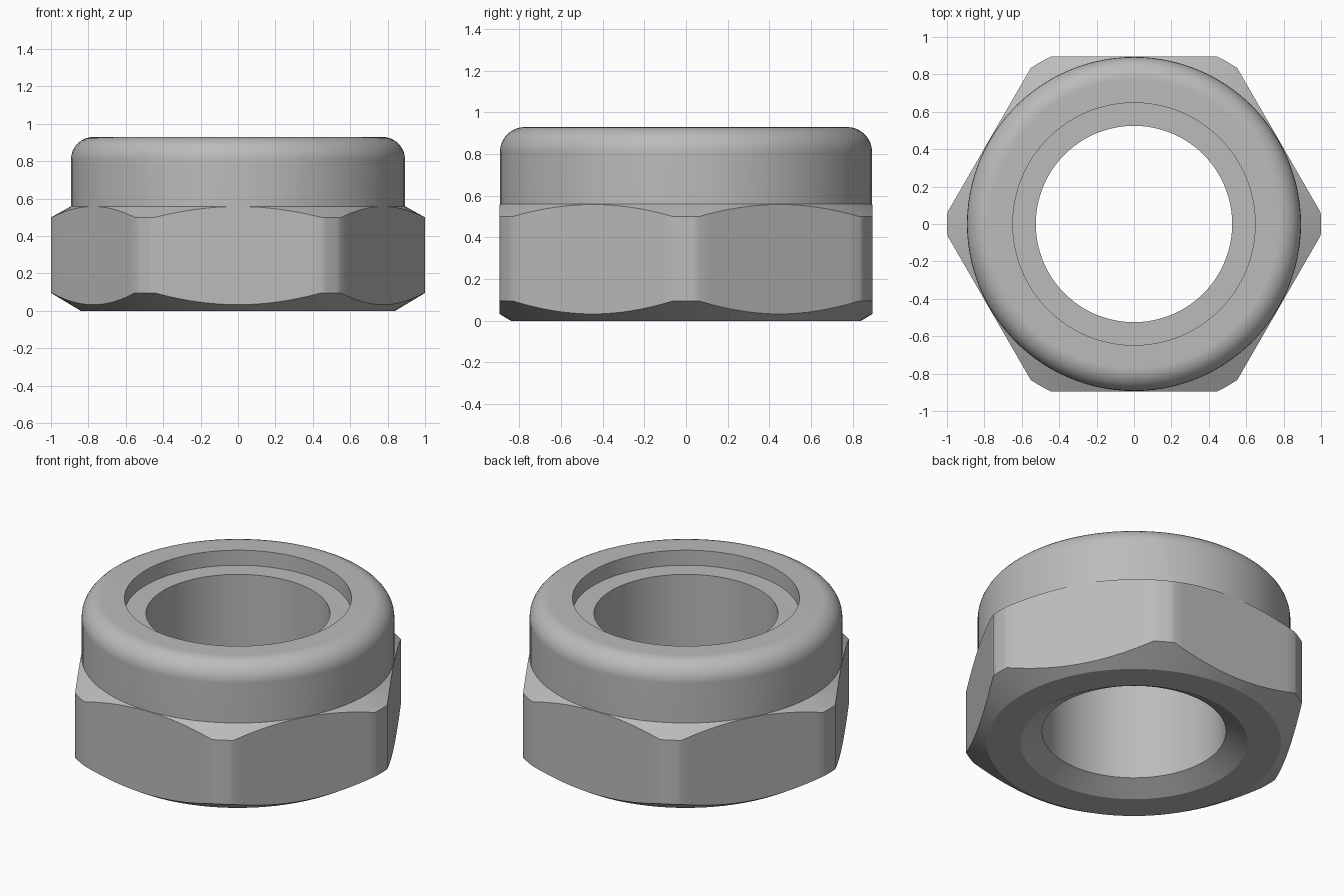
import bpy
import bmesh
from math import cos, sin, pi, acos, radians, tan

if "Cube" in bpy.data.objects:
    bpy.data.objects.remove(bpy.data.objects["Cube"], do_unlink=True)

APOTHEM = 0.895      # centre to hex flat
CORNER = 1.0         # radius of the rounded hex corners
COLLAR = 0.893       # round collar above the hex
BORE = 0.525
RECESS = 0.648
HEIGHT = 0.93
FILLET = 0.12
SLOPE = 0.6          # chamfer cones

steel = bpy.data.materials.new("grey steel")
steel.use_nodes = True
grey = (0.5, 0.5, 0.5, 1)
steel.diffuse_color = grey
steel.node_tree.nodes["Principled BSDF"].inputs["Base Color"].default_value = grey


def sextant_angles(flat_steps=16, corner_steps=4):
    """Angles from a flat's normal: along the flat, then round the corner."""
    edge = acos(APOTHEM / CORNER)
    flat = [-edge + 2 * edge * i / flat_steps for i in range(flat_steps)]
    gap = pi / 3 - 2 * edge
    corner = [edge + gap * i / corner_steps for i in range(corner_steps)]
    return flat + corner


def profile(hex_radius):
    """Closed cross-section of the nut where the hex has the given radius."""
    # bore, countersink, bottom face and hex with conical chamfers
    points = [(BORE, 0.835), (BORE, 0.07), (RECESS, 0), (0.84, 0)]
    points.append((hex_radius, SLOPE * (hex_radius - 0.84)))
    points.append((hex_radius, 0.5 + (CORNER - hex_radius) * tan(radians(29))))
    points.append((COLLAR, 0.5 + (CORNER - COLLAR) * tan(radians(29))))
    # collar with rounded shoulder
    for i in range(9):
        a = pi / 2 * i / 8
        points.append((COLLAR - FILLET * (1 - cos(a)),
                       HEIGHT - FILLET * (1 - sin(a))))
    # recess in the top
    points += [(RECESS, HEIGHT), (RECESS, 0.835)]
    return points


# Sweep the section round the axis, following the hex outline
bm = bmesh.new()
columns = []
for side in range(6):
    for t in sextant_angles():
        radius = min(CORNER, APOTHEM / cos(t))
        turn = pi / 2 + side * pi / 3 + t
        columns.append([bm.verts.new((r * cos(turn), r * sin(turn), z))
                        for r, z in profile(radius)])

for i, col in enumerate(columns):
    nxt = columns[(i + 1) % len(columns)]
    for j in range(len(col)):
        k = (j + 1) % len(col)
        bm.faces.new((col[j], col[k], nxt[k], nxt[j]))

bmesh.ops.recalc_face_normals(bm, faces=bm.faces)
mesh = bpy.data.meshes.new("lock_nut")
bm.to_mesh(mesh)
bm.free()
mesh.materials.append(steel)

nut = bpy.data.objects.new("lock_nut", mesh)
bpy.context.collection.objects.link(nut)
bpy.context.view_layer.objects.active = nut
nut.select_set(True)
bpy.ops.object.shade_smooth_by_angle(angle=radians(29))

# Keep the large flats evenly shaded
weighted = nut.modifiers.new("even_flats", "WEIGHTED_NORMAL")
weighted.keep_sharp = True
